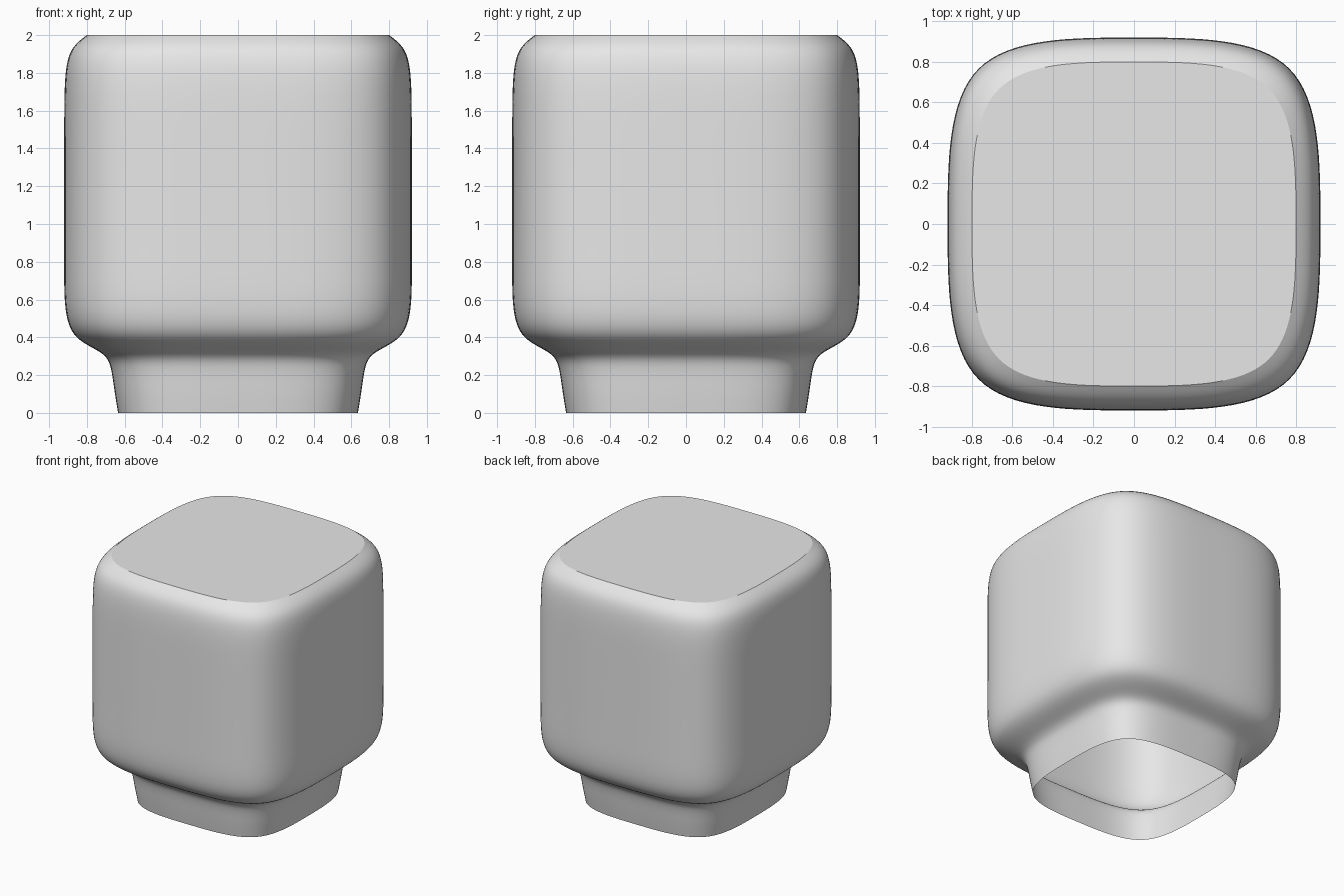
import bpy, bmesh

cube = bpy.data.objects.get("Cube")
if cube:
    bpy.data.objects.remove(cube, do_unlink=True)

# Plain grey material
grey = bpy.data.materials.new("light_grey")
grey.use_nodes = True
colour = (0.8, 0.8, 0.8, 1)
grey.diffuse_color = colour
grey.node_tree.nodes["Principled BSDF"].inputs["Base Color"].default_value = colour

# Control profile from the open foot to the flat top: (half width, height)
PROFILE = [(.635, 0), (.655, .12), (.67, .24), (.70, .32), (.885, .39), (.922, .57),
           (.92, .80), (.92, 1.5), (.92, 1.77), (.895, 1.93), (.80, 2)]
# Square with midpoints, rounded by subdivision
SQUARE = [(1, 0), (1, 1), (0, 1), (-1, 1), (-1, 0), (-1, -1), (0, -1), (1, -1)]

# Hollow body shell
bm = bmesh.new()
rings = [[bm.verts.new((x * r, y * r, z)) for x, y in SQUARE] for r, z in PROFILE]
n = len(SQUARE)
for low, high in zip(rings, rings[1:]):
    for i in range(n):
        j = (i + 1) % n
        bm.faces.new((low[i], low[j], high[j], high[i]))

# Flat top: four quads around a centre point
centre = bm.verts.new((0, 0, PROFILE[-1][1]))
top = rings[-1]
for i in range(0, n, 2):
    bm.faces.new((top[i], top[i + 1], top[(i + 2) % n], centre))

# Smooth everywhere, with a crisp top rim
for face in bm.faces:
    face.smooth = True
crease = bm.edges.layers.float.new("crease_edge")
for i in range(n):
    rim = bm.edges.get((top[i], top[(i + 1) % n]))
    rim[crease] = 1.0
    rim.smooth = False

mesh = bpy.data.meshes.new("body_shell")
bm.to_mesh(mesh)
bm.free()
mesh.materials.append(grey)
body = bpy.data.objects.new("body_shell", mesh)
bpy.context.collection.objects.link(body)

subdivision = body.modifiers.new("rounding", "SUBSURF")
subdivision.levels = subdivision.render_levels = 4
